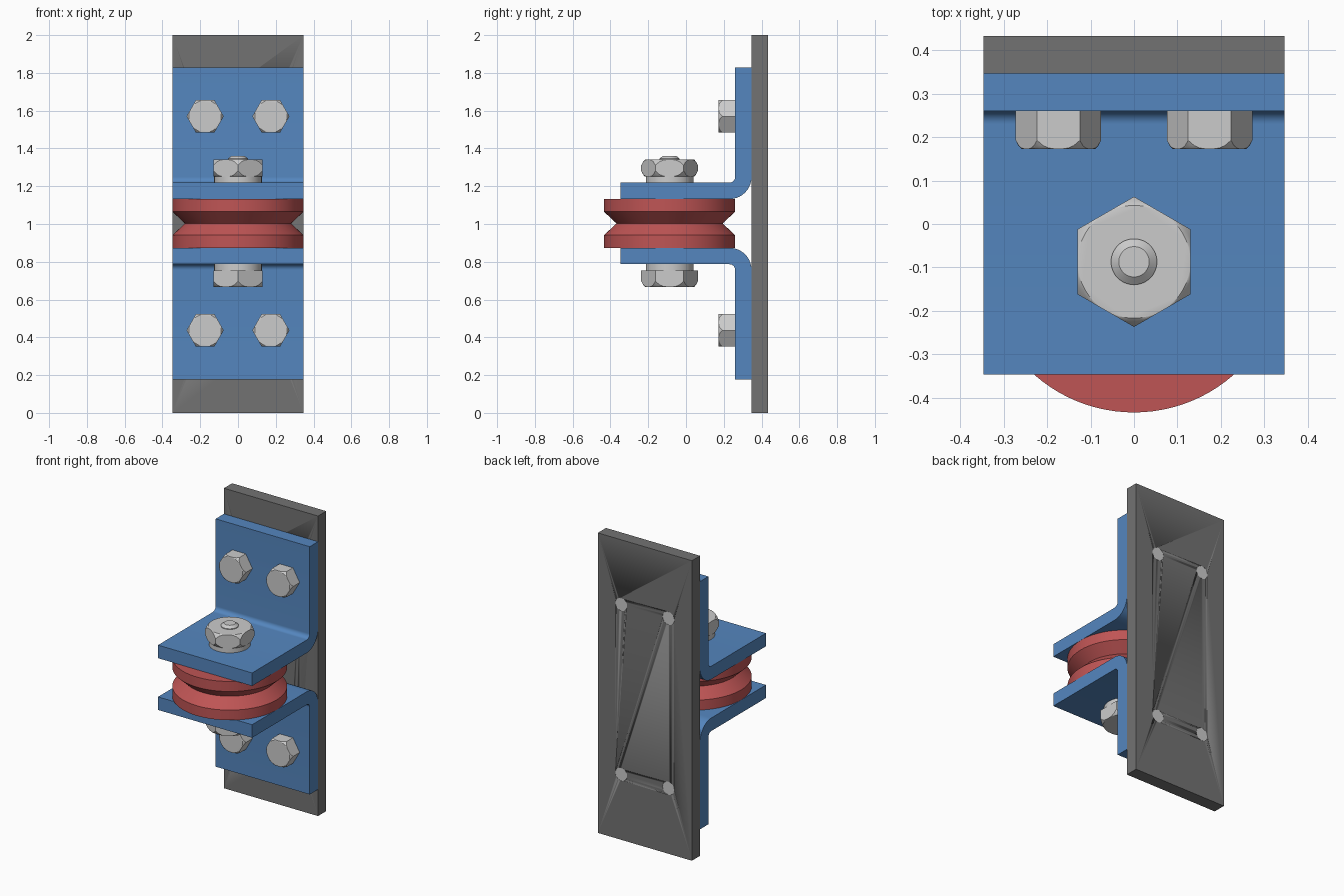
import bpy, bmesh
from math import cos, sin, pi, radians
from mathutils import Matrix

if "Cube" in bpy.data.objects:
    bpy.data.objects.remove(bpy.data.objects["Cube"])

MID = 1.003          # height of the pulley's centre plane
AXIS_Y = -0.087      # pulley axis
SEG = 48


def material(name, rgb):
    m = bpy.data.materials.new(name)
    m.diffuse_color = (*rgb, 1)
    m.use_nodes = True
    m.node_tree.nodes["Principled BSDF"].inputs["Base Color"].default_value = m.diffuse_color
    return m


BLUE = material("blue_paint", (0.09, 0.24, 0.52))
RED = material("red_paint", (0.52, 0.09, 0.09))
DARK = material("dark_steel", (0.17, 0.17, 0.17))


def finish(name, bm, mat=None):
    bmesh.ops.remove_doubles(bm, verts=bm.verts, dist=1e-5)
    bmesh.ops.recalc_face_normals(bm, faces=bm.faces)
    me = bpy.data.meshes.new(name)
    bm.to_mesh(me)
    bm.free()
    ob = bpy.data.objects.new(name, me)
    bpy.context.collection.objects.link(ob)
    if mat:
        me.materials.append(mat)
    bpy.ops.object.select_all(action='DESELECT')
    ob.select_set(True)
    bpy.context.view_layer.objects.active = ob
    bpy.ops.object.shade_smooth_by_angle(angle=radians(30))
    return ob


def skin(bm, rings, mtx, caps=True):
    """Bridge rings of points into a closed solid."""
    loops = [[bm.verts.new(mtx @ Matrix.Translation(p).to_translation()) for p in r] for r in rings]
    n = len(loops[0])
    for a, b in zip(loops, loops[1:]):
        for i in range(n):
            j = (i + 1) % n
            bm.faces.new((a[i], a[j], b[j], b[i]))
    if caps:
        bm.faces.new(loops[0])
        bm.faces.new(loops[-1])


def lathe(bm, profile, mtx, seg=SEG):
    angs = [2 * pi * i / seg for i in range(seg)]
    skin(bm, [[(r * cos(a), r * sin(a), z) for a in angs] for r, z in profile], mtx)


def hexagon(bm, R, z0, z1, mtx, both_ends=False):
    """Hex prism, corners on local x, rounded chamfer at z1 (and z0)."""
    flat = R * cos(pi / 6)
    angs = [2 * pi * i / SEG for i in range(SEG)]

    def ring(t, z, sign):
        pts = []
        for a in angs:
            h = flat / cos(a % (pi / 3) - pi / 6)
            r = flat + (h - flat) * t
            drop = 0.2 * R * ((max(r - flat, 0)) / (R - flat)) ** 1.5
            pts.append((r * cos(a), r * sin(a), z - sign * drop))
        return pts

    low = [ring(t, z0, -1) for t in (0, .5, 1)] if both_ends else [ring(1, z0, 0)]
    skin(bm, low + [ring(t, z1, 1) for t in (1, .5, 0)], mtx)


def cut(ob, cutter):
    mod = ob.modifiers.new("holes", 'BOOLEAN')
    mod.operation = 'DIFFERENCE'
    mod.solver = 'EXACT'
    mod.object = cutter
    bpy.context.view_layer.objects.active = ob
    bpy.ops.object.modifier_apply(modifier=mod.name)


# back plate
bm = bmesh.new()
bmesh.ops.create_cube(bm, size=1, matrix=Matrix.Translation((0, 0.39, 1)) @ Matrix.Diagonal((0.694, 0.086, 2, 1)))
plate = finish("back_plate", bm, DARK)

# two bent brackets, mirrored about the pulley plane
quarter = [i / 10 * pi / 2 for i in range(11)]
outer = [(0.23 + 0.117 * sin(a), 0.244 - 0.117 * cos(a)) for a in quarter]
inner = [(0.23 + 0.03 * sin(a), 0.244 - 0.03 * cos(a)) for a in reversed(quarter)]
section = [(-0.347, 0.127)] + outer + [(0.347, 0.824), (0.26, 0.824)] + inner + [(-0.347, 0.214)]
for name, s in (("upper_bracket", 1), ("lower_bracket", -1)):
    bm = bmesh.new()
    skin(bm, [[(x, y, MID + s * (z + 0.002)) for y, z in section] for x in (-0.347, 0.347)], Matrix())
    finish(name, bm, BLUE)

# grooved pulley
bm = bmesh.new()
lathe(bm, [(0.347, -0.129), (0.347, -0.062), (0.281, 0), (0.347, 0.062), (0.347, 0.129)],
      Matrix.Translation((0, AXIS_Y, MID)), 96)
finish("pulley", bm, RED)

# pulley bolt: head below, shank with chamfered tip above
turn = Matrix.Rotation(pi / 2, 4, 'Z')
down = Matrix.Translation((0, AXIS_Y, MID)) @ Matrix.Rotation(pi, 4, 'X') @ turn
up = Matrix.Translation((0, AXIS_Y, MID)) @ turn
bm = bmesh.new()
hexagon(bm, 0.15, 0.248, 0.336, down)
lathe(bm, [(0.126, 0.216), (0.126, 0.248)], down)
lathe(bm, [(0.053, -0.25), (0.053, 0.343), (0.035, 0.358)], up)
finish("pulley_bolt", bm)

# nut and washer
bm = bmesh.new()
hexagon(bm, 0.15, 0.248, 0.338, up, both_ends=True)
finish("pulley_nut", bm)
bm = bmesh.new()
lathe(bm, [(0.126, 0.216), (0.126, 0.25)], up)
finish("washer", bm)

# four mounting bolts, ends flush with the back of the plate
holes = bmesh.new()
for row, z in (("upper", 1.57), ("lower", 0.437)):
    for side, x in (("left", -0.174), ("right", 0.174)):
        m = Matrix.Translation((x, 0.26, z)) @ Matrix.Rotation(pi / 2, 4, 'X')
        bm = bmesh.new()
        hexagon(bm, 0.0985, 0, 0.087, m)
        lathe(bm, [(0.043, 0.01), (0.043, -0.173)], m)
        finish(f"mounting_bolt_{row}_{side}", bm)
        lathe(holes, [(0.0435, -0.05), (0.0435, -0.25)], m)
cutter = finish("hole_cutter", holes)
cutter.hide_render = True
cut(plate, cutter)
bpy.data.objects.remove(cutter)
